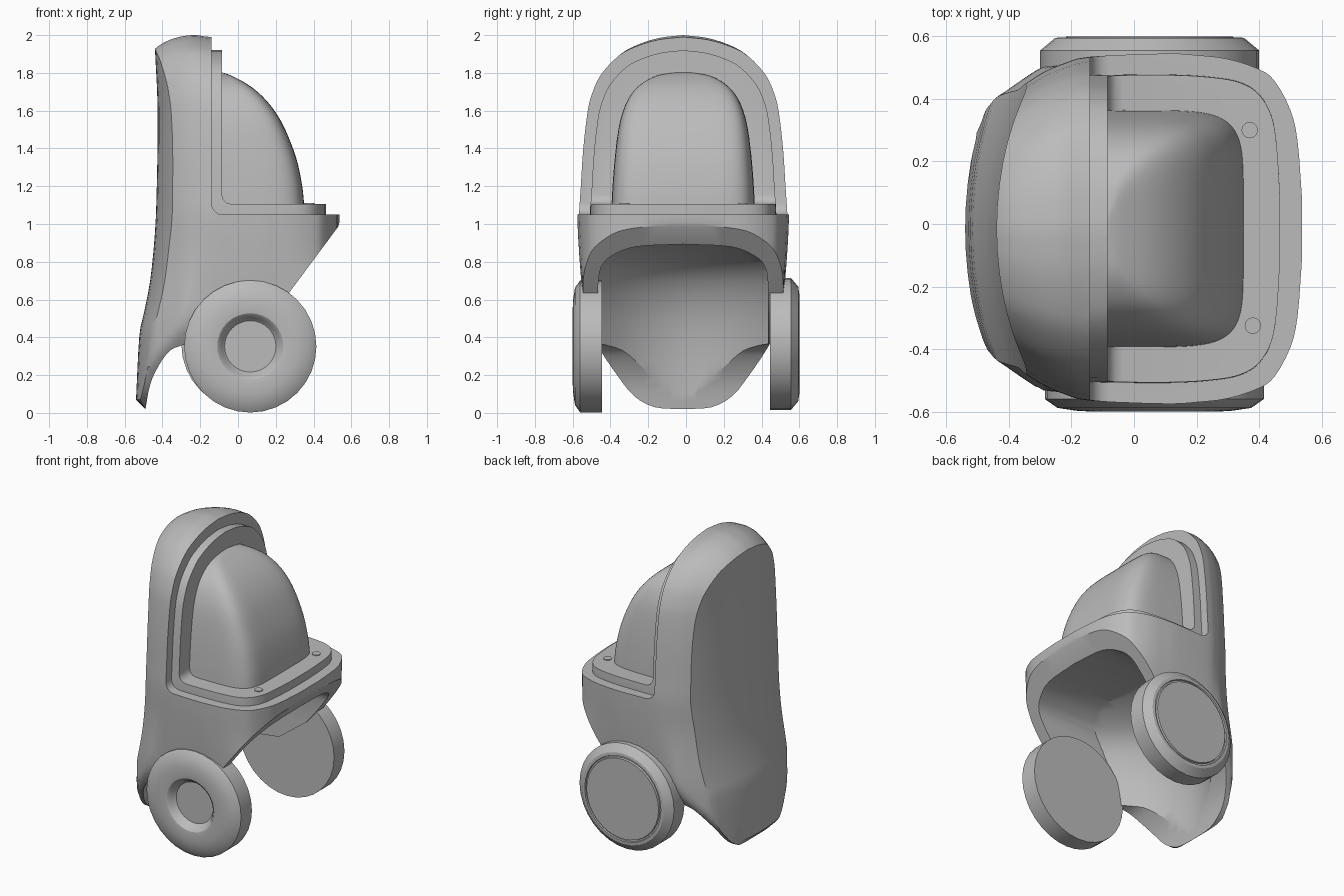
import bpy, bmesh, math
from mathutils import Vector

if "Cube" in bpy.data.objects:
    bpy.data.objects.remove(bpy.data.objects["Cube"])

grey = bpy.data.materials.new("mid grey")
grey.diffuse_color = (0.5, 0.5, 0.5, 1)
grey.use_nodes = True
grey.node_tree.nodes["Principled BSDF"].inputs["Base Color"].default_value = grey.diffuse_color
YC = -0.015  # the shell sits slightly off the wheel centre line


def spline(points, n=4):
    """Catmull-Rom curve through points of any dimension."""
    p = [Vector(q) for q in points]
    p = [2 * p[0] - p[1]] + p + [2 * p[-1] - p[-2]]
    out = []
    for a, b, c, d in zip(p, p[1:], p[2:], p[3:]):
        for i in range(n):
            t = i / n
            out.append(0.5 * (2 * b + (c - a) * t + (2 * a - 5 * b + 4 * c - d) * t * t
                              + (3 * b - a - 3 * c + d) * t ** 3))
    return out + [p[-2]]


def loft(name, rings):
    """Skin equal-length closed rings and cap both ends."""
    bm = bmesh.new()
    rows = [[bm.verts.new(v) for v in r] for r in rings]
    for a, b in zip(rows, rows[1:]):
        for i in range(len(a)):
            j = (i + 1) % len(a)
            bm.faces.new((a[i], a[j], b[j], b[i]))
    bm.faces.new(rows[0][::-1])
    bm.faces.new(rows[-1])
    bmesh.ops.recalc_face_normals(bm, faces=bm.faces)
    me = bpy.data.meshes.new(name)
    bm.to_mesh(me)
    bm.free()
    ob = bpy.data.objects.new(name, me)
    bpy.context.collection.objects.link(ob)
    me.materials.append(grey)
    return ob


def activate(ob):
    bpy.ops.object.select_all(action='DESELECT')
    ob.select_set(True)
    bpy.context.view_layer.objects.active = ob


def boolean(ob, cutter, op):
    m = ob.modifiers.new("cut", 'BOOLEAN')
    m.object, m.operation, m.solver = cutter, op, 'EXACT'
    activate(ob)
    bpy.ops.object.modifier_apply(modifier=m.name)
    bpy.data.objects.remove(cutter, do_unlink=True)


def finish(ob, angle=32):
    activate(ob)
    bpy.ops.object.shade_smooth_by_angle(angle=math.radians(angle))


# Half outline of the shell seen along x: (fraction of half width, height)
ARCH = spline([(0, .02), (.27, .03), (.47, .09), (.63, .2), (.8, .34), (.92, .47), (.96, .65),
               (.985, .85), (1, 1.05), (.985, 1.2), (.962, 1.4), (.92, 1.6), (.875, 1.7),
               (.79, 1.8), (.62, 1.9), (.45, 1.95), (.24, 1.985), (0, 2.0)], 3)


def arch_ring(x, w, top):
    half = []
    for f, z in ARCH:
        y = f * w
        if z < .95:  # lower down the shell fills out towards its full outline
            t = min((.95 - z) / .5, 1)
            t = t * t * (3 - 2 * t)
            y += t * (min(f * .555, w + .02) - y)
        if z > 1.05:
            z = 1.05 + (z - 1.05) * (top - 1.05) / .95
        half.append((x, max(y, 0), z))
    return ([(x, y + YC, z) for x, y, z in half]
            + [(x, YC - y, z) for x, y, z in half[-2:0:-1]])


def side_solid(name, profile, shift, reach=.7, n=20):
    """Side profile swept across y; shift moves each point forward by its own rule."""
    rings = []
    for i in range(n + 1):
        y = reach * (2 * i / n - 1)
        rings.append([(x + shift(k, y, x, z), y + YC, z) for k, (x, z) in enumerate(profile)])
    return loft(name, rings)


# Main shell: arched loft trimmed to the side profile
stations = spline([(-.58, .15, 1.84), (-.53, .25, 1.87), (-.5, .32, 1.89), (-.45, .39, 1.92),
                   (-.41, .42, 1.95), (-.36, .455, 1.975), (-.29, .5, 1.995), (-.22, .53, 2.0),
                   (-.14, .55, 1.99), (.1, .56, 1.99), (.2, .555, 1.99), (.3, .543, 1.99),
                   (.4, .51, 1.99), (.45, .472, 1.99), (.5, .38, 1.99), (.523, .28, 1.99),
                   (.537, .1, 1.99)], 3)
shell = loft("shell", [arch_ring(*s) for s in stations])
back = spline([(-.445, 2.1), (-.44, 1.93), (-.425, 1.6), (-.43, 1.2), (-.44, .95), (-.465, .7),
               (-.5, .52), (-.523, .4), (-.54, .07)], 3)
under = spline([(-.49, .02), (-.465, .15), (-.42, .25), (-.36, .33), (-.29, .36)], 3)
side = ([tuple(p) for p in back + under]
        + [(0, .4), (.2, .55), (.27, .635), (.53, .985), (.55, 1.05), (-.08, 1.05)]
        + [(-.08 - .06 * math.sin(a), 1.11 - .06 * math.cos(a))
           for a in [math.radians(d) for d in (22, 45, 68, 90)]]
        + [(-.14, 2.1)])
boolean(shell, side_solid("side_trim", side, lambda k, y, x, z:
                          min(.4 * y * y, .02 + .25 * z) if k < len(back) else 0), 'INTERSECT')

# Hollow underside, open to the front
wall = spline([(-.485, -.1), (-.48, .1), (-.46, .35), (-.41, .57), (-.3, .75), (-.1, .86),
               (.1, .92)], 3)
hollow = side_solid("hollow", [tuple(p) for p in wall] + [(.8, .92), (.8, -.1)],
                    lambda k, y, x, z: y * y if x < .3 else 0, .5)
half = [tuple(p) for p in spline([(.45, .68), (.435, .77), (.38, .83), (.25, .88), (0, .893)], 4)]
tunnel = [(.45, -.2)] + half + [(-y, z) for y, z in half[-2::-1]] + [(-.45, -.2)]
boolean(hollow, loft("tunnel", [[(x, y + YC, z) for y, z in tunnel] for x in (-.7, .9)]),
        'INTERSECT')
boolean(shell, hollow, 'DIFFERENCE')
finish(shell)

# Raised L-shaped rim plate around the dome
plate_stations = spline([(-.2, .49, 1.92), (.1, .493, 1.92), (.25, .485, 1.92), (.34, .468, 1.92),
                         (.4, .43, 1.92), (.44, .36, 1.92), (.457, .26, 1.92),
                         (.467, .1, 1.92)], 4)
rim = loft("rim_plate", [arch_ring(*s) for s in plate_stations])
ell = [(-.19, 2.1), (-.19, 1.0), (.6, 1.0), (.6, 1.105), (-.035, 1.105), (-.06, 1.112),
       (-.078, 1.13), (-.085, 1.155), (-.085, 2.1)]
boolean(rim, side_solid("rim_trim", ell, lambda k, y, x, z: 0), 'INTERSECT')
finish(rim)

# Dome: stacked rounded-corner sections (height, front x, half width)
rings = []
for z, fx, w in spline([(1.08, .352, .38), (1.2, .34, .374), (1.35, .308, .362), (1.5, .25, .343),
                        (1.6, .193, .318), (1.68, .125, .28), (1.74, .05, .225),
                        (1.785, -.035, .14), (1.803, -.085, .03)], 4):
    ring = [(-.12, YC - w, z)]
    for i in range(49):
        a = math.pi * (i / 48 - .5)
        s, c = math.sin(a), max(math.cos(a), 0)
        ring.append((-.1 + (fx + .1) * c ** .33, YC + w * math.copysign(abs(s) ** .33, s), z))
    rings.append(ring + [(-.12, YC + w, z)])
finish(loft("dome", rings), 40)


def lathe(name, profile, centre, direction, n=32):
    """Turn (radius, distance) points about a y axis."""
    cx, cy, cz = centre
    return loft(name, [[(cx + r * math.cos(t), cy + direction * d, cz + r * math.sin(t))
                        for t in (2 * math.pi * i / n for i in range(n))] for r, d in profile])


# Wheels: dished hub on one side, flat cap on the other
dished = [(.35, 0), (.35, .115), (.31, .143), (.25, .152), (.2, .155), (.175, .152), (.158, .138),
          (.147, .115), (.136, .105)]
capped = [(.35, 0), (.35, .11), (.302, .15), (.282, .152), (.279, .143), (.27, .143), (.267, .155)]
finish(lathe("front_wheel", dished, (.065, -.445, .352), -1))
finish(lathe("back_wheel", capped, (.05, .445, .365), 1))

# Small round fasteners on the rim ledge
for i, (x, y) in enumerate([(.37, .3), (.38, -.325)]):
    finish(lathe("fastener_%d" % (i + 1), [(.026, -.005), (.026, .005)], (0, 0, 0), 1, 20))
    ob = bpy.context.object
    ob.rotation_euler.x = math.pi / 2
    ob.location = (x, y, 1.105)
